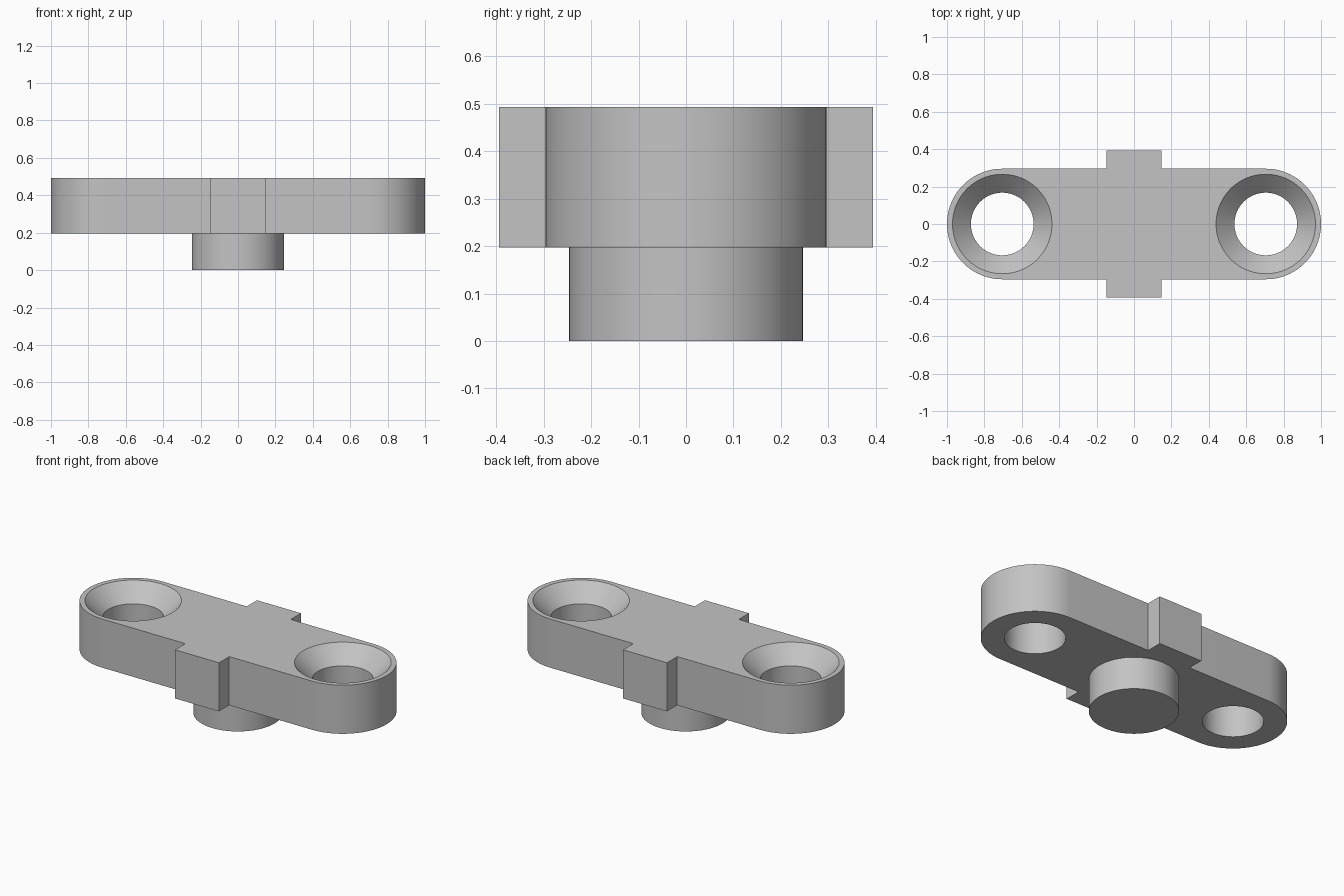
import bpy, bmesh, math

U = 2 / 20.3               # base unit of the part
BAR_R, END_X = 3 * U, 7.15 * U
Z0, Z1 = 2 * U, 5 * U      # underside and top of the bar
SEGS = 96

old = bpy.data.objects.get("Cube")
if old:
    bpy.data.objects.remove(old, do_unlink=True)

grey = bpy.data.materials.new("plain grey")
grey.use_nodes = True
colour = (0.55, 0.55, 0.55, 1)
grey.diffuse_color = colour
grey.node_tree.nodes["Principled BSDF"].inputs["Base Color"].default_value = colour


def make_object(name, bm):
    bmesh.ops.recalc_face_normals(bm, faces=bm.faces)
    mesh = bpy.data.meshes.new(name)
    bm.to_mesh(mesh)
    bm.free()
    mesh.materials.append(grey)
    obj = bpy.data.objects.new(name, mesh)
    bpy.context.collection.objects.link(obj)
    return obj


def turned(name, x, profile, cap_top=True):
    """Stack of rings given as (radius, height), closed at the ends."""
    bm = bmesh.new()
    angles = [2 * math.pi * i / SEGS for i in range(SEGS)]
    rings = [[bm.verts.new((x + r * math.cos(a), r * math.sin(a), z)) for a in angles]
             for r, z in profile]
    for low, high in zip(rings, rings[1:]):
        for i in range(SEGS):
            j = (i + 1) % SEGS
            bm.faces.new((low[i], low[j], high[j], high[i]))
    bm.faces.new(rings[0][::-1])
    if cap_top:
        bm.faces.new(rings[-1])
    return make_object(name, bm)


def activate(obj):
    bpy.ops.object.select_all(action='DESELECT')
    obj.select_set(True)
    bpy.context.view_layer.objects.active = obj


# Bar outline: round end and side tab, turned half a circle for the other half
tab_x, tab_y = 1.5 * U, 4 * U
half = [(-tab_x, -tab_y), (tab_x, -tab_y), (tab_x, -BAR_R)]
for i in range(SEGS // 2 + 1):
    a = math.pi * (i / (SEGS // 2) - 0.5)
    half.append((END_X + BAR_R * math.cos(a), BAR_R * math.sin(a)))
half.append((tab_x, BAR_R))
outline = half + [(-x, -y) for x, y in half]

bm = bmesh.new()
base = bm.faces.new([bm.verts.new((x, y, Z0)) for x, y in outline])
top = bmesh.ops.extrude_face_region(bm, geom=[base], use_keep_orig=True)
for v in top["geom"]:
    if isinstance(v, bmesh.types.BMVert):
        v.co.z = Z1
bar = make_object("mounting_bar", bm)

# Countersunk screw holes
bore, sink, over = 1.7 * U, 2.7 * U, 0.1 * U
for side in (-1, 1):
    cutter = turned("hole_cutter", side * END_X,
                    [(bore, Z0 - over), (bore, Z1 - U), (sink, Z1), (sink + over, Z1 + over)])
    cutter.hide_render = True
    activate(bar)
    mod = bar.modifiers.new("screw hole", 'BOOLEAN')
    mod.operation, mod.solver, mod.object = 'DIFFERENCE', 'EXACT', cutter
    bpy.ops.object.modifier_apply(modifier=mod.name)
    bpy.data.objects.remove(cutter, do_unlink=True)

# Round boss under the bar
boss = turned("round_boss", 0, [(2.5 * U, 0), (2.5 * U, Z0)], cap_top=False)

for obj in (bar, boss):
    activate(obj)
    bpy.ops.object.shade_smooth_by_angle(angle=math.radians(30))
